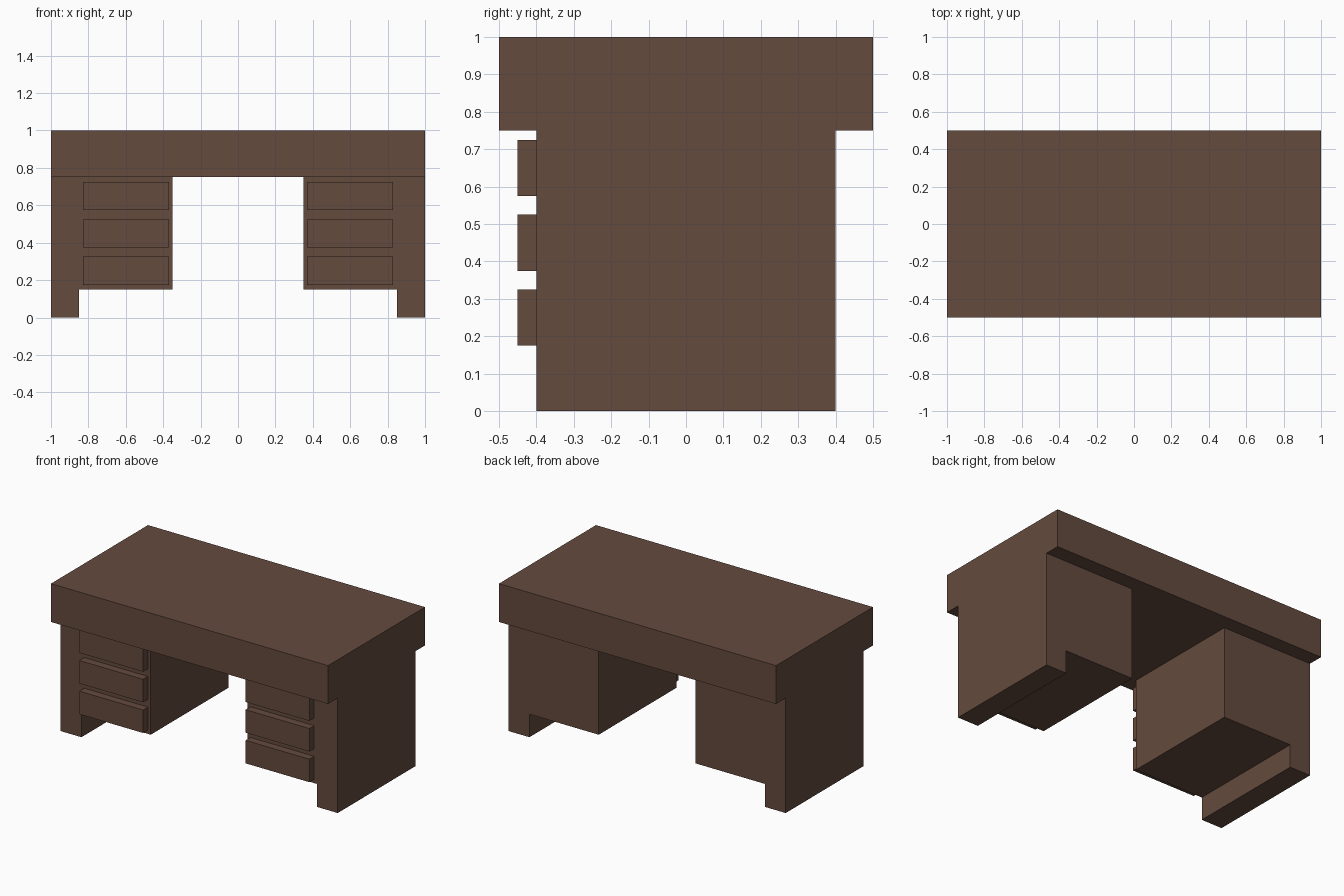
import bpy

cube = bpy.data.objects.get("Cube")
if cube:
    bpy.data.objects.remove(cube, do_unlink=True)

# Single dark wood colour
wood = bpy.data.materials.new("dark brown wood")
wood.use_nodes = True
colour = (0.127, 0.069, 0.048, 1)
wood.diffuse_color = colour
wood.node_tree.nodes["Principled BSDF"].inputs["Base Color"].default_value = colour


def box(name, low, high):
    """Flat-sided box between two opposite corners."""
    middle = [(a + b) / 2 for a, b in zip(low, high)]
    bpy.ops.mesh.primitive_cube_add(size=1, location=middle)
    obj = bpy.context.object
    obj.name = name
    obj.scale = [b - a for a, b in zip(low, high)]
    bpy.ops.object.transform_apply(location=False, rotation=False, scale=True)
    obj.data.materials.append(wood)
    return obj


def side_box(name, sign, x_in, x_out, y, z):
    """Box on one side of the desk, mirrored by sign."""
    xs = sorted((sign * x_in, sign * x_out))
    return box(name, (xs[0], y[0], z[0]), (xs[1], y[1], z[1]))


# Thick desk top
box("desk_top", (-1, -0.5, 0.75), (1, 0.5, 1))

for side, sign in (("left", 1), ("right", -1)):
    # End panel reaching the floor, and the raised drawer cabinet beside it
    side_box(f"{side}_end_panel", sign, 0.85, 1, (-0.4, 0.4), (0, 0.75))
    side_box(f"{side}_cabinet", sign, 0.35, 0.85, (-0.4, 0.4), (0.15, 0.75))
    # Three drawer fronts
    for i, level in enumerate(("lower", "middle", "upper")):
        z = 0.175 + 0.2 * i
        side_box(f"{side}_{level}_drawer", sign, 0.37, 0.83, (-0.45, -0.4), (z, z + 0.15))
